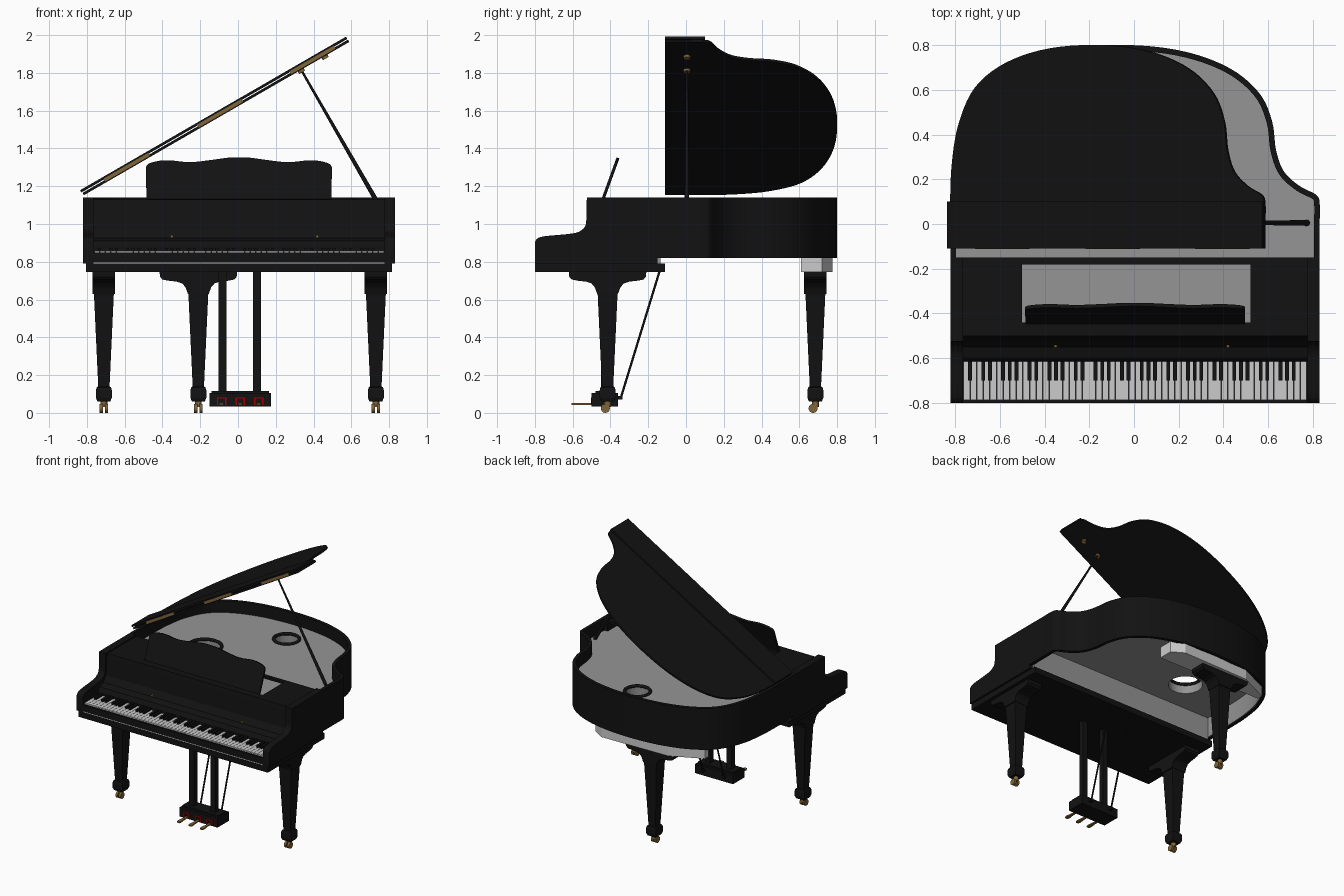
import bpy, bmesh, math
from mathutils import Vector, Matrix

if "Cube" in bpy.data.objects:
    bpy.data.objects.remove(bpy.data.objects["Cube"])


def material(name, rgb):
    m = bpy.data.materials.new(name)
    m.diffuse_color = (*rgb, 1)
    m.use_nodes = True
    m.node_tree.nodes["Principled BSDF"].inputs["Base Color"].default_value = m.diffuse_color
    return m


BLACK = material("black_lacquer", (0.006, 0.006, 0.006))
GREY = material("soundboard_grey", (0.3, 0.3, 0.3))
BRASS = material("brass", (0.22, 0.13, 0.04))
RED = material("red_felt", (0.4, 0.0, 0.0))


def finish(name, bm, mat=None, smooth=False):
    bmesh.ops.recalc_face_normals(bm, faces=bm.faces)
    me = bpy.data.meshes.new(name)
    bm.to_mesh(me)
    bm.free()
    ob = bpy.data.objects.new(name, me)
    bpy.context.collection.objects.link(ob)
    if mat:
        me.materials.append(mat)
    if smooth:
        bpy.ops.object.select_all(action='DESELECT')
        ob.select_set(True)
        bpy.context.view_layer.objects.active = ob
        bpy.ops.object.shade_smooth_by_angle(angle=math.radians(35))
    return ob


def add_box(bm, x0, x1, y0, y1, z0, z1):
    m = Matrix.Translation(((x0 + x1) / 2, (y0 + y1) / 2, (z0 + z1) / 2)) \
        @ Matrix.Diagonal((x1 - x0, y1 - y0, z1 - z0, 1))
    bmesh.ops.create_cube(bm, size=1, matrix=m)


def boxes(name, dims, mat=None):
    bm = bmesh.new()
    for d in dims:
        add_box(bm, *d)
    return finish(name, bm, mat)


def prism(name, pts, axis, lo, hi, mat=None, smooth=False):
    """Extrude a 2D outline along x, y or z; outline uses the other two axes in order."""
    def co(p, h):
        return {'x': (h, *p), 'y': (p[0], h, p[1]), 'z': (*p, h)}[axis]
    bm = bmesh.new()
    f = bm.faces.new([bm.verts.new(co(p, lo)) for p in pts])
    new = bmesh.ops.extrude_face_region(bm, geom=[f])['geom']
    d = Vector(co((0, 0), hi - lo))
    bmesh.ops.translate(bm, vec=d, verts=[v for v in new if isinstance(v, bmesh.types.BMVert)])
    return finish(name, bm, mat, smooth)


def rod(name, a, b, r, mat, sides=12, r2=None):
    a, b = Vector(a), Vector(b)
    bm = bmesh.new()
    m = Matrix.Translation((a + b) / 2) @ (b - a).to_track_quat('Z', 'Y').to_matrix().to_4x4()
    bmesh.ops.create_cone(bm, cap_ends=True, segments=sides, radius1=r, radius2=r2 or r,
                          depth=(b - a).length, matrix=m)
    return finish(name, bm, mat, True)


def spline(pts, n=5):
    out = []
    p = [Vector(q) for q in [pts[0]] + pts + [pts[-1]]]
    for a, b, c, d in zip(p, p[1:], p[2:], p[3:]):
        for i in range(n):
            t = i / n
            out.append(0.5 * (2 * b + (c - a) * t + (2 * a - 5 * b + 4 * c - d) * t * t
                              + (3 * b - a - 3 * c + d) * t ** 3))
    return out + [p[-1]]


def inset(path, d):
    out = []
    for i, p in enumerate(path):
        t = (path[min(i + 1, len(path) - 1)] - path[max(i - 1, 0)]).normalized()
        out.append(p + Vector((-t.y, t.x)) * d)
    return out


# Curved rim, its inner lining and the soundboard with two ringed holes
outer = spline([(.83, -.16), (.83, 0), (.83, .09), (.815, .13), (.74, .17), (.67, .235), (.635, .33),
                (.617, .46), (.56, .585), (.43, .695), (.23, .77), (-.02, .80), (-.3, .785), (-.53, .72),
                (-.69, .61), (-.775, .45), (-.81, .28), (-.82, .1), (-.82, -.16)])
inner, lining = inset(outer, .025), inset(outer, .032)
prism("rim", outer + inner[::-1], 'z', .82, 1.14, BLACK, True)
prism("rim_lining", inner + lining[::-1], 'z', .825, 1.0, GREY, True)
boxes("action_back_wall", [(-.79, .80, -.15, -.135, .785, 1.0)], GREY)
board = prism("soundboard", [(.77, -.46)] + inner + [(-.76, -.46)], 'z', .98, 1.05, GREY)
for i, (x, y, r) in enumerate([(-.37, .12, .12), (.03, .55, .09)]):
    cut = rod(f"hole_cutter_{i}", (x, y, .9), (x, y, 1.2), r, None, 40)
    cut.hide_render = True
    cut.hide_set(True)
    mod = board.modifiers.new("hole", 'BOOLEAN')
    mod.operation, mod.object, mod.solver = 'DIFFERENCE', cut, 'EXACT'
    bpy.ops.mesh.primitive_torus_add(location=(x, y, 1.053), major_radius=r, minor_radius=.012,
                                     major_segments=40, minor_segments=10)
    ring = bpy.context.object
    ring.name = f"hole_ring_{i}"
    ring.data.materials.append(BLACK)
    bpy.ops.object.shade_smooth()

# Keybed, arms, fallboard and top shelf with an opening
boxes("keybed", [(-.805, .815, -.80, -.11, .745, .79)], BLACK)
arm = [(-.15, .79), (-.80, .79)] + [tuple(p) for p in spline(
    [(-.80, .90), (-.79, .92), (-.75, .935), (-.60, .95), (-.55, .97), (-.53, 1.0), (-.528, 1.06)], 4)]
arm += [(-.525, 1.14), (-.15, 1.14)]
for side, x0, x1 in (("left", -.82, -.765), ("right", .775, .83)):
    prism(side + "_arm", arm, 'x', x0, x1, BLACK, True)
prism("fallboard", [(-.615, .79), (-.615, .88), (-.60, .91), (-.55, .925), (-.535, .95), (-.52, .97),
                    (-.505, 1.10), (-.50, 1.13), (-.46, 1.13), (-.46, .79)], 'x', -.765, .775, BLACK)
boxes("top_shelf", [(-.765, -.50, -.46, -.15, 1.112, 1.13), (.52, .775, -.46, -.15, 1.112, 1.13),
                    (-.50, .52, -.46, -.44, 1.112, 1.13), (-.50, .52, -.18, -.15, 1.112, 1.13)], BLACK)
boxes("key_slip", [(-.765, .775, -.80, -.787, .797, .848)], BLACK)
boxes("key_slip_gap", [(-.765, .775, -.798, -.787, .79, .797)])
for i, x in enumerate((-.35, .42)):
    rod(f"fallboard_knob_{i}", (x, -.553, .935), (x, -.53, .935), .007, BRASS)

# Keyboard: 52 white keys, 36 black keys
pitch, x_start = 1.535 / 52, -.762
boxes("white_keys", [(x_start + i * pitch + .001, x_start + (i + 1) * pitch - .001, -.786, -.61, .80, .858)
                     for i in range(52)])
boxes("black_keys", [(x_start + (i + 1) * pitch - .0085, x_start + (i + 1) * pitch + .0085,
                      -.70, -.61, .85, .874) for i in range(51) if i % 7 in (0, 2, 3, 5, 6)], BLACK)

# Music desk with a wavy top, leaning back
half = [(.49, 0), (.492, .18), (.475, .20), (.42, .215), (.36, .217), (.26, .207), (.15, .219), (.06, .232), (0, .234)]
top = [tuple(p) for p in spline(half[1:], 4)]
desk = prism("music_desk", [half[0]] + top + [(-x, z) for x, z in top[-2::-1]] + [(-.49, 0)],
             'y', -.008, .008, BLACK, True)
desk.location = (.005, -.44, 1.13)
desk.rotation_euler.x = math.radians(-20)

# Raised lid: main leaf, folded front leaf, hinges and prop cups share one tilt
shape = [((p.x + .82) * .982, p.y) for p in outer if p.y > -.1]
lid_parts = [
    prism("lid", [(1.62, -.11)] + shape + [(0, -.11)], 'z', 0, .014, BLACK, True),
    boxes("folded_front_lid", [(-.005, 1.62, -.11, .10, .019, .033)], BLACK),
    boxes("lid_hinges", [(u - .135, u + .135, -.112, -.09, .006, .024) for u in (.27, .84, 1.405)], BRASS),
]
for i, u in enumerate((1.325, 1.47)):
    lid_parts.append(rod(f"prop_cup_{i}", (u, .005, -.014), (u, .005, .002), .018, BRASS, 16))
for ob in lid_parts:
    ob.location = (-.815, 0, 1.153)
    ob.rotation_euler.y = math.radians(-30)
rod("lid_prop", (.775, .005, 1.05), (.335, .005, 1.815), .013, BLACK, r2=.006)


# Legs: shaped bracket, tapered square shaft, block foot and brass castor
def leg(name, x, y, turned):
    bm = bmesh.new()
    rings = [(.71, .06), (.66, .054), (.14, .030), (.135, .038), (.12, .042), (.08, .042), (.06, .034)]
    loops = [[bm.verts.new((x + a * h, y + b * h, z)) for a, b in ((-1, -1), (1, -1), (1, 1), (-1, 1))]
             for z, h in rings]
    for p, q in zip(loops, loops[1:]):
        for i in range(4):
            bm.faces.new((p[i], p[(i + 1) % 4], q[(i + 1) % 4], q[i]))
    bm.faces.new(loops[0])
    bm.faces.new(loops[-1])
    finish(name, bm, BLACK)
    side = [(.205, .745), (.203, .72), (.19, .706), (.16, .70), (.115, .695), (.085, .685), (.068, .665), (.055, .63)]
    c = x if turned else y
    pts = [(c + h, z) for h, z in side] + [(c - h, z) for h, z in side[::-1]]
    d = y if turned else x
    prism(name + "_bracket", pts, 'y' if turned else 'x', d - .06, d + .06, BLACK)
    rod(name + "_castor_stem", (x, y, .03), (x, y, .062), .018, BRASS)
    for s in (-1, 1):
        rod(f"{name}_castor_wheel_{s}", (x + s * .005, y - .012, .024), (x + s * .022, y - .012, .024),
            .024, BRASS, 20)


leg("front_left_leg", -.71, -.415, False)
leg("front_right_leg", .73, -.415, False)
leg("rear_leg", -.21, .685, True)
prism("rear_leg_block", [(-.62, .61), (.27, .61), (.27, .72), (.18, .775), (-.38, .765), (-.62, .655)], 'z', .745, .83)

# Pedal lyre: posts, box, red surrounds, pedals and brace rods
boxes("lyre_posts", [(-.102, -.06, -.45, -.41, .11, .75), (.08, .122, -.45, -.41, .11, .75)], BLACK)
boxes("pedal_box", [(-.15, .175, -.50, -.36, .035, .105), (-.14, .165, -.48, -.38, .105, .117)], BLACK)
pedal_x = (-.087, .012, .11)
surround = []
for x in pedal_x:
    surround += [(x - .025, x - .018, -.504, -.49, .042, .082), (x + .018, x + .025, -.504, -.49, .042, .082),
                 (x - .018, x + .018, -.504, -.49, .075, .082)]
boxes("pedal_surrounds", surround, RED)
for i, x in enumerate(pedal_x):
    prism(f"pedal_{i}", [(x - .008, -.48), (x - .009, -.54), (x - .015, -.59), (x - .010, -.607),
                         (x + .010, -.607), (x + .015, -.59), (x + .009, -.54), (x + .008, -.48)],
          'z', .042, .052, BRASS)
for i, x in enumerate((-.08, .10)):
    rod(f"lyre_brace_{i}", (x, -.345, .08), (x, -.14, .75), .006, BLACK)
    boxes(f"brace_foot_{i}", [(x - .01, x + .01, -.365, -.335, .07, .09)], BLACK)
